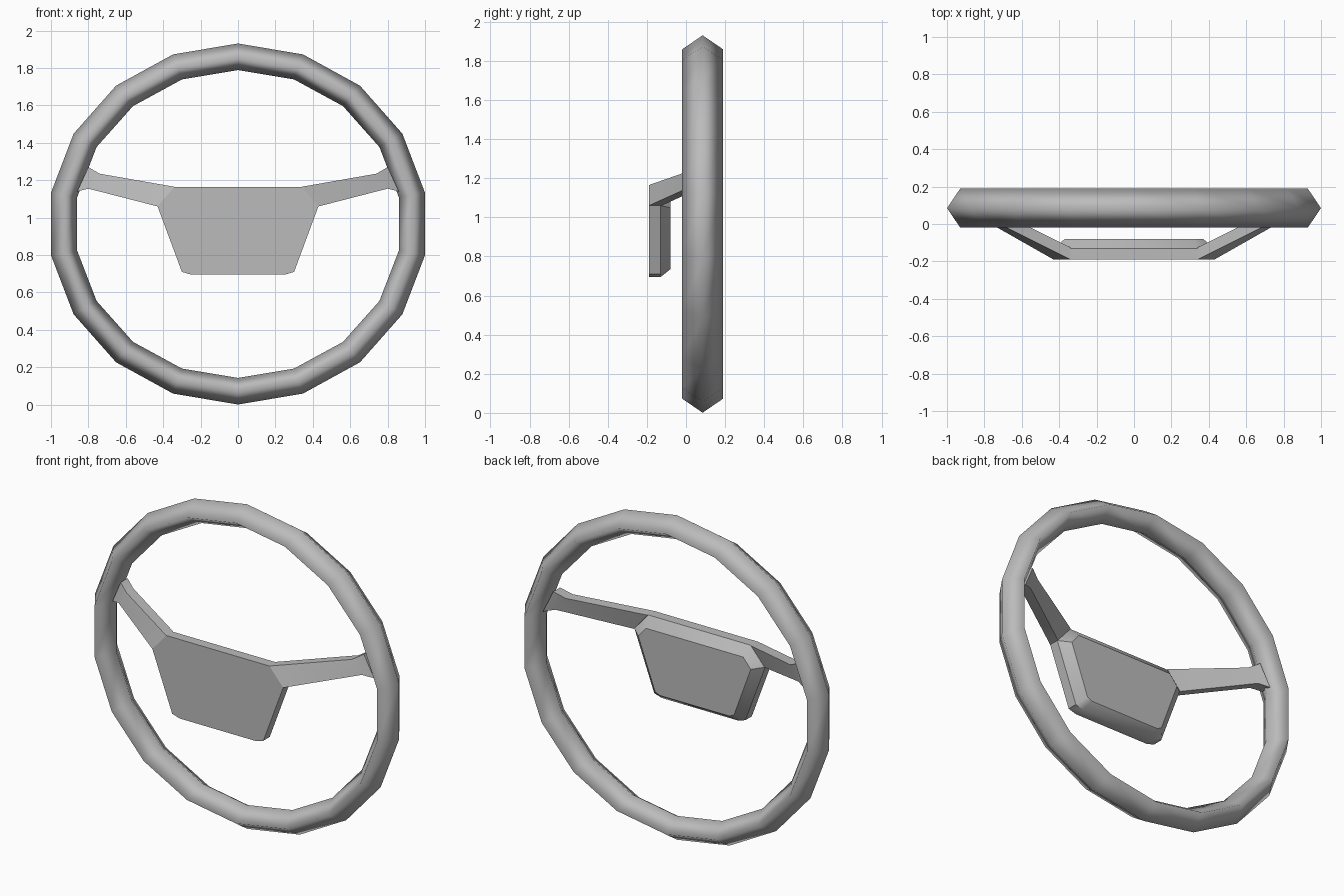
import bpy, bmesh
from math import sin, cos, radians, pi

cube = bpy.data.objects.get("Cube")
if cube:
    bpy.data.objects.remove(cube, do_unlink=True)

grey = bpy.data.materials.new("grey plastic")
grey.use_nodes = True
grey.diffuse_color = (0.5, 0.5, 0.5, 1)
grey.node_tree.nodes["Principled BSDF"].inputs["Base Color"].default_value = (0.5, 0.5, 0.5, 1)


def loft(name, rings, closed=False, angle=40):
    """Skin a list of equal-length point rings; open lofts get end caps."""
    bm = bmesh.new()
    rows = [[bm.verts.new(p) for p in ring] for ring in rings]
    n = len(rows[0])
    pairs = list(zip(rows, rows[1:]))
    if closed:
        pairs.append((rows[-1], rows[0]))
    else:
        bm.faces.new(rows[0])
        bm.faces.new(rows[-1])
    for a, b in pairs:
        for i in range(n):
            j = (i + 1) % n
            bm.faces.new((a[i], a[j], b[j], b[i]))
    bmesh.ops.recalc_face_normals(bm, faces=bm.faces)
    mesh = bpy.data.meshes.new(name)
    bm.to_mesh(mesh)
    bm.free()
    obj = bpy.data.objects.new(name, mesh)
    bpy.context.collection.objects.link(obj)
    mesh.materials.append(grey)
    bpy.ops.object.select_all(action='DESELECT')
    obj.select_set(True)
    bpy.context.view_layer.objects.active = obj
    bpy.ops.object.shade_smooth_by_angle(angle=radians(angle))
    return obj


# Rim: slightly wide 18-sided ring with a diamond section
SIDES = 18
RX, RZ, CZ = 1.015, 0.965, 0.966
section = [(0, 0.085), (0.072, -0.02), (0.142, 0.085), (0.072, 0.19)]
rings = []
for k in range(SIDES):
    a = 2 * pi * k / SIDES
    rings.append([((RX - d) * sin(a), y, CZ + (RZ - d) * cos(a)) for d, y in section])
loft("rim", rings, closed=True, angle=180)


# Hub: tapered pad with a chamfered back
def outline(half, y):
    right = [(x, y, z) for x, z in half]
    return right + [(-x, y, z) for x, y, z in reversed(right)]


front = [(0.34, 1.165), (0.43, 1.06), (0.30, 0.71), (0.25, 0.695)]
back = [(0.32, 1.11), (0.37, 1.05), (0.26, 0.75), (0.23, 0.735)]
loft("hub", [outline(front, -0.19), outline(front, -0.13), outline(back, -0.08)])

# Spokes: swept back from the hub, flaring where they meet the rim
stations = [  # top x, top z, bottom x, bottom z, top y, bottom y
    (0.34, 1.165, 0.43, 1.06, -0.19, -0.19),
    (0.74, 1.235, 0.80, 1.155, 0.01, 0.02),
    (0.80, 1.27, 0.86, 1.14, 0.04, 0.05),
]
DEPTH = 0.065
for side, s in (("left", 1), ("right", -1)):
    loft(side + "_spoke", [
        [(s * tx, ty, tz), (s * bx, by, bz),
         (s * bx, by + DEPTH, bz), (s * tx, ty + DEPTH, tz)]
        for tx, tz, bx, bz, ty, by in stations])
